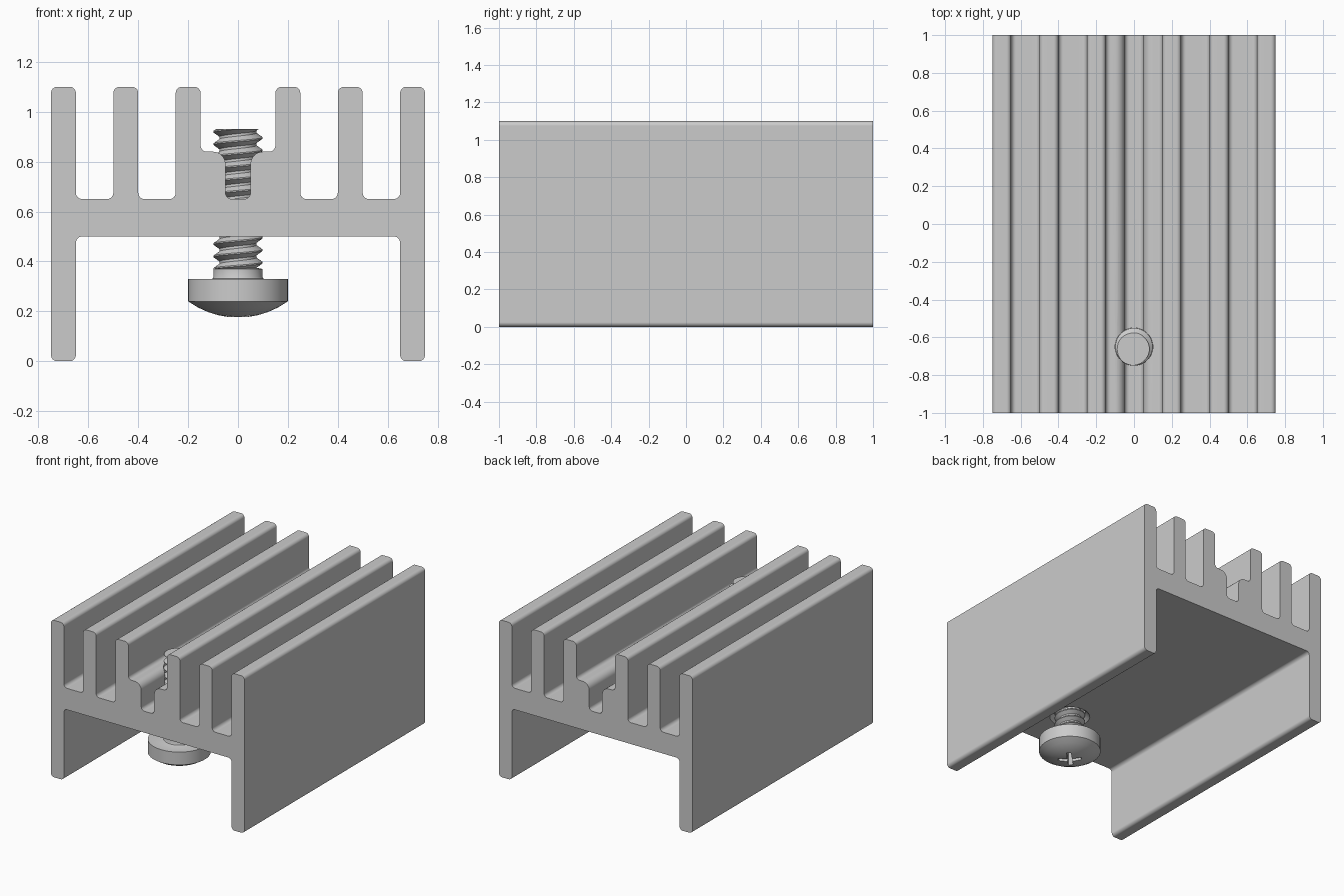
import bpy, bmesh, math
from mathutils import Vector, Matrix

if "Cube" in bpy.data.objects:
    bpy.data.objects.remove(bpy.data.objects["Cube"])

SCREW_Y = -0.65


def make_object(name, bm):
    bmesh.ops.recalc_face_normals(bm, faces=bm.faces)
    mesh = bpy.data.meshes.new(name)
    bm.to_mesh(mesh)
    bm.free()
    ob = bpy.data.objects.new(name, mesh)
    bpy.context.collection.objects.link(ob)
    return ob


def activate(ob):
    bpy.ops.object.select_all(action='DESELECT')
    ob.select_set(True)
    bpy.context.view_layer.objects.active = ob


def smooth(ob, degrees=30):
    activate(ob)
    bpy.ops.object.shade_smooth_by_angle(angle=math.radians(degrees))


def cut(ob, cutter):
    activate(ob)
    mod = ob.modifiers.new("cut", 'BOOLEAN')
    mod.operation, mod.solver, mod.object = 'DIFFERENCE', 'EXACT', cutter
    bpy.ops.object.modifier_apply(modifier=mod.name)
    bpy.data.objects.remove(cutter)


def rounded(points, steps=6):
    """Round each (x, z, radius) right-angle corner of a closed outline."""
    out = []
    for i, (x, z, r) in enumerate(points):
        p = Vector((x, z))
        a = (Vector(points[i - 1][:2]) - p).normalized() * r
        b = (Vector(points[(i + 1) % len(points)][:2]) - p).normalized() * r
        for k in range(steps + 1):
            t = math.pi / 2 * k / steps
            out.append(p + a * (1 - math.sin(t)) + b * (1 - math.cos(t)))
    return out


def lathe(name, profile, sides=48):
    """Closed solid of revolution; the end rings are capped."""
    bm = bmesh.new()
    rings = [[bm.verts.new((r * math.cos(math.tau * i / sides),
                            r * math.sin(math.tau * i / sides) + SCREW_Y, z))
              for i in range(sides)] for r, z in profile]
    for a, b in zip(rings, rings[1:]):
        for i in range(sides):
            j = (i + 1) % sides
            bm.faces.new((a[i], a[j], b[j], b[i]))
    bm.faces.new(rings[0])
    bm.faces.new(rings[-1])
    return make_object(name, bm)


# Heat sink: mirrored, filleted cross-section extruded along y
R = 0.025
half = [(.65, .5, R), (.65, 0, R), (.75, 0, R), (.75, 1.1, R), (.65, 1.1, R),
        (.65, .65, R), (.5, .65, R), (.5, 1.1, R), (.4, 1.1, R), (.4, .65, R),
        (.25, .65, R), (.25, 1.1, R), (.15, 1.1, R), (.15, .84, R),
        (.05, .84, .05), (.05, .65, R)]
outline = rounded(half + [(-x, z, r) for x, z, r in reversed(half)])
bm = bmesh.new()
face = bm.faces.new([bm.verts.new((p.x, -1, p.y)) for p in outline])
ext = bmesh.ops.extrude_face_region(bm, geom=[face], use_keep_orig=True)
bmesh.ops.translate(bm, vec=(0, 2, 0),
                    verts=[v for v in ext['geom'] if isinstance(v, bmesh.types.BMVert)])
heat_sink = make_object("heat_sink", bm)

# Screw hole with a chamfered mouth underneath
cut(heat_sink, lathe("hole_cutter", [(.14, .49), (.1, .53), (.1, 1.0)]))
smooth(heat_sink)
wn = heat_sink.modifiers.new("weighted_normals", 'WEIGHTED_NORMAL')
wn.keep_sharp = True

# Screw head: domed pan with a short plain shank
dome_r = 0.34
dome = [(r, .175 + dome_r - math.sqrt(dome_r ** 2 - r * r))
        for r in (.01, .04, .08, .12, .16, .2)]
head = lathe("screw_head", dome + [(.2, .33), (.106, .33), (.101, .332),
                                   (.098, .338), (.098, .37), (.07, .375)])

# Cross recess: two tapered bars at 45 degrees
bm = bmesh.new()
parts = []
for angle in (45, 135):
    parts.append(bmesh.ops.create_cube(bm, size=1)['verts'])
    for v in parts[-1]:
        deep = v.co.z > 0
        v.co = (math.copysign(.035 if deep else .087, v.co.x),
                math.copysign(.01 if deep else .016, v.co.y), .26 if deep else .165)
    bmesh.ops.rotate(bm, verts=parts[-1], cent=(0, 0, 0),
                     matrix=Matrix.Rotation(math.radians(angle), 3, 'Z'))
    bmesh.ops.translate(bm, verts=parts[-1], vec=(0, SCREW_Y, 0))
    single = bm.copy()
    cut(head, make_object("recess_cutter", single))
    bm.clear()
bm.free()
smooth(head)

# Screw thread: right-handed helical skin clamped between two flat ends
pitch, sides, z0, z1 = 0.05, 40, 0.365, 0.93
root, crest = 0.074, 0.099
keys = [(0, root), (.2, root), (.55, crest), (.65, crest), (1, root)]


def thread_radius(phase):
    phase %= 1.0
    for (p, r), (q, s) in zip(keys, keys[1:]):
        if phase <= q:
            return r + (s - r) * (phase - p) / (q - p)


bm = bmesh.new()
per_turn = len(keys) - 1
turns = math.ceil((z1 - z0) / pitch) + 2
columns = []
for i in range(sides):
    a = math.tau * i / sides
    column = []
    for j in range(turns * per_turn + 1):
        z = z0 + pitch * (j // per_turn - 1 + keys[j % per_turn][0] + i / sides)
        z = min(max(z, z0), z1)
        r = thread_radius((z - z0) / pitch - i / sides)
        column.append(bm.verts.new((r * math.cos(a), r * math.sin(a) + SCREW_Y, z)))
    columns.append(column)
for i in range(sides):
    wrap = i == sides - 1
    a, b = columns[i], columns[(i + 1) % sides]
    s = per_turn if wrap else 0
    for j in range(len(a) - 1):
        k, m = min(j + s, len(b) - 1), min(j + 1 + s, len(b) - 1)
        ids = (a[j], b[k], b[m], a[j + 1])
        if len(set(ids)) == 4:
            bm.faces.new(ids)
        elif len({v.co.z for v in ids}) > 1:
            bm.faces.new((a[j], b[k], a[j + 1]))
bmesh.ops.remove_doubles(bm, verts=bm.verts, dist=1e-5)
bmesh.ops.holes_fill(bm, edges=[e for e in bm.edges if e.is_boundary], sides=0)
thread = make_object("screw_thread", bm)
smooth(thread)
